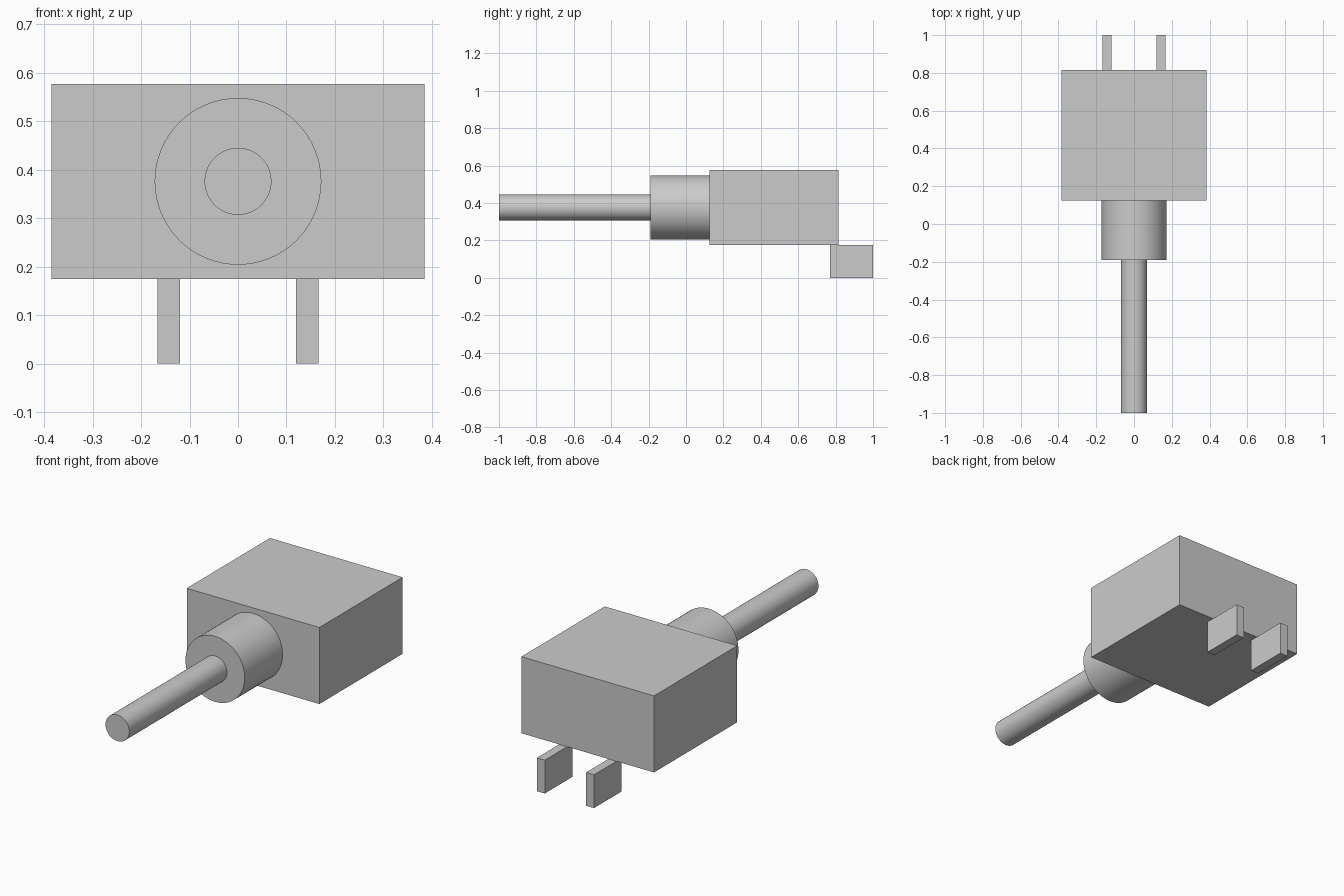
import bpy
import math

if "Cube" in bpy.data.objects:
    bpy.data.objects.remove(bpy.data.objects["Cube"])

AXIS_Z = 0.376  # height of the shaft centre line


def box(name, x, y, z):
    """Box from (min, max) ranges on each axis."""
    ranges = (x, y, z)
    bpy.ops.mesh.primitive_cube_add(size=1, location=[(a + b) / 2 for a, b in ranges])
    obj = bpy.context.object
    obj.name = name
    obj.scale = [b - a for a, b in ranges]
    bpy.ops.object.transform_apply(location=False, rotation=False, scale=True)
    return obj


def rod(name, radius, y0, y1):
    """Smooth cylinder lying along y on the shaft centre line."""
    bpy.ops.mesh.primitive_cylinder_add(
        vertices=64, radius=radius, depth=y1 - y0,
        location=(0, (y0 + y1) / 2, AXIS_Z), rotation=(math.pi / 2, 0, 0))
    obj = bpy.context.object
    obj.name = name
    bpy.ops.object.shade_smooth_by_angle(angle=math.radians(30))
    return obj


# Housing block
box("housing", (-0.385, 0.385), (0.125, 0.815), (0.175, 0.577))

# Collar and shaft projecting from the front
rod("collar", 0.172, -0.19, 0.125)
rod("shaft", 0.069, -1.0, -0.19)

# Pair of flat tabs under the rear edge
for side, sign in (("left", -1), ("right", 1)):
    box(f"{side}_tab", sorted((sign * 0.12, sign * 0.166)), (0.77, 1.0), (0, 0.175))
